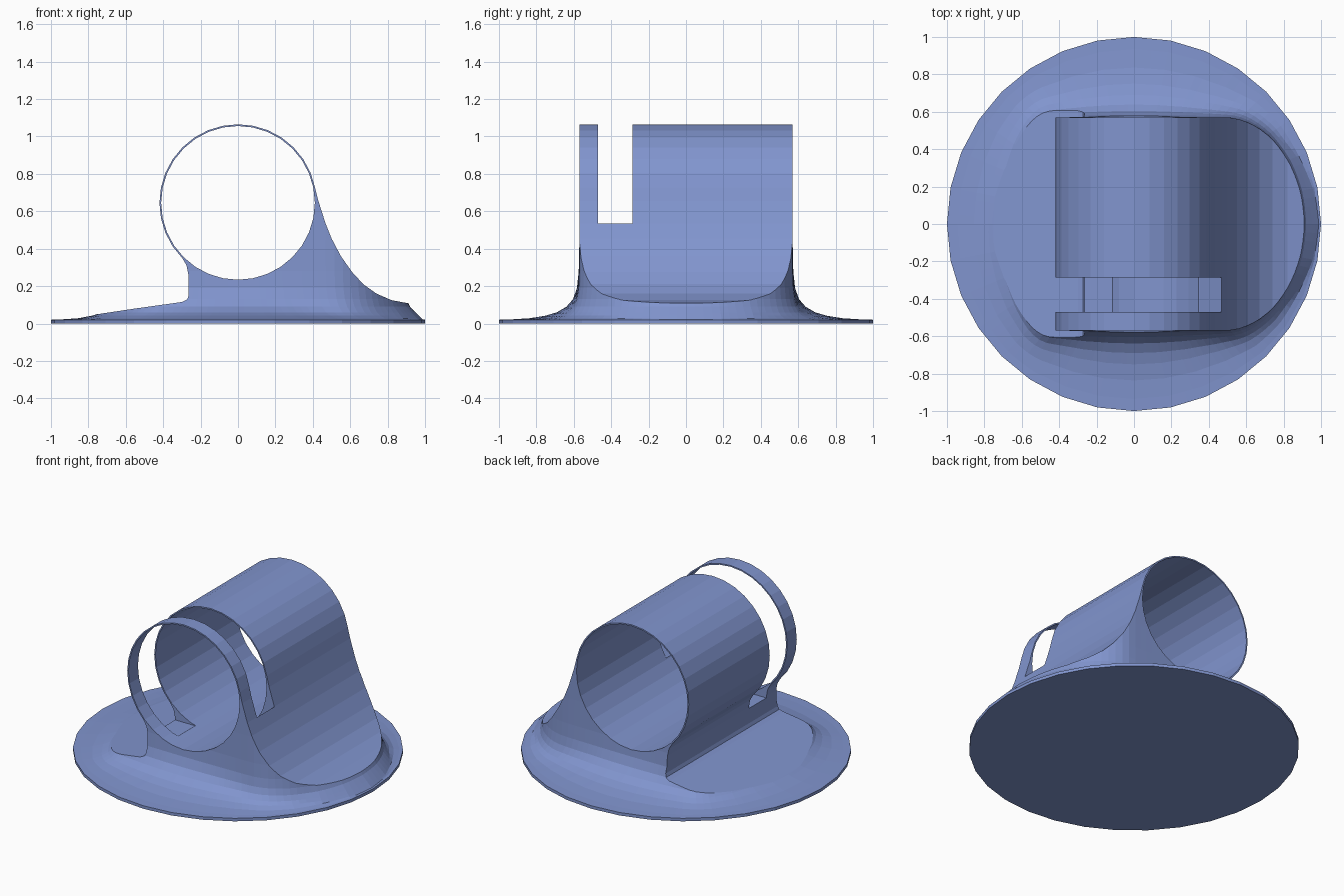
import bpy, bmesh
from math import sin, cos, pi, radians

if "Cube" in bpy.data.objects:
    bpy.data.objects.remove(bpy.data.objects["Cube"])

TUBE_Z, R_OUT, R_IN, HALF_Y = 0.645, 0.42, 0.411, 0.57


def make_object(name, bm):
    bmesh.ops.recalc_face_normals(bm, faces=bm.faces)
    mesh = bpy.data.meshes.new(name)
    bm.to_mesh(mesh)
    bm.free()
    ob = bpy.data.objects.new(name, mesh)
    bpy.context.collection.objects.link(ob)
    return ob


def loft(name, rings):
    bm = bmesh.new()
    loops = [[bm.verts.new(p) for p in ring] for ring in rings]
    n = len(loops[0])
    for a, b in zip(loops, loops[1:]):
        for i in range(n):
            j = (i + 1) % n
            bm.faces.new((a[i], a[j], b[j], b[i]))
    bm.faces.new(loops[0])
    bm.faces.new(loops[-1])
    return make_object(name, bm)


def extrude_y(name, pts, y0, y1):
    return loft(name, [[(x, y, z) for x, z in pts] for y in (y0, y1)])


def arc(r, first, last):
    return [(r * cos(radians(11.25 * k)), TUBE_Z + r * sin(radians(11.25 * k)))
            for k in range(first, last + 1)]


def inside(x, y):
    # plan outline of the saddle: straight sides with elliptical ends
    if x > 0.48:
        return ((x - 0.48) / 0.41) ** 2 + (y / HALF_Y) ** 2 < 1
    if x < -0.42:
        return ((x + 0.42) / 0.20) ** 2 + (y / HALF_Y) ** 2 < 1
    return abs(y) < HALF_Y


def outline_radius(t):
    lo, hi = 0.0, 1.0
    for _ in range(30):
        m = (lo + hi) / 2
        if inside(m * cos(t), m * sin(t)):
            lo = m
        else:
            hi = m
    return lo


# Flared body: saddle outline blending down into a 32-sided disc
COUNT, STEP = 128, 2 * pi / 32
angles = [2 * pi * i / COUNT for i in range(COUNT)]
flare = [(0, 1), (0.02, 1), (0.022, 0.85), (0.028, 0.62), (0.042, 0.42),
         (0.06, 0.28), (0.09, 0.16), (0.13, 0.08), (0.19, 0.03),
         (0.28, 0.01), (0.45, 0), (1.2, 0)]
rings = []
for z, f in flare:
    ring = []
    for i, t in enumerate(angles):
        disc = cos(STEP / 2) / cos((i % 4) * STEP / 4 - STEP / 2)
        # the right-hand end is a straight bevel rather than a curve
        g = max(f, max(0, cos(t)) ** 4 * (1 - (z - 0.01) / 0.11))
        g = min(g, 1)
        r = outline_radius(t) * (1 - g) + disc * g
        ring.append((r * cos(t), r * sin(t), z))
    rings.append(ring)
body = loft("tube_holder_on_base", rings)

# Side profile: tube top, undercut stem on the left, sweeping ramp on the right
profile = arc(R_OUT, 1, 20) + [
    (-0.275, 0.31), (-0.265, 0.26), (-0.264, 0.15), (-0.272, 0.128),
    (-0.30, 0.115), (-0.55, 0.08), (-0.75, 0.05), (-1.1, 0.025),
    (-1.1, -0.1), (1.1, -0.1), (1.1, 0.095), (0.9, 0.11), (0.82, 0.125),
    (0.74, 0.16), (0.67, 0.21), (0.61, 0.275), (0.55, 0.36), (0.5, 0.455),
    (0.468, 0.535), (0.43, 0.655)]
profile_cutter = extrude_y("profile_cutter", profile, -1.2, 1.2)

# Bore through the tube
bore_cutter = extrude_y("bore_cutter", arc(R_IN, 0, 31), -1.3, 1.3)

# Slot leaving a narrow ring at the front
slot = [(-0.8, 0.25), (-0.12, 0.25), (0.35, 0.426), (0.47, 0.535),
        (0.8, 0.535), (0.8, 1.3), (-0.8, 1.3)]
slot_cutter = extrude_y("slot_cutter", slot, -0.47, -0.285)

for cutter, op in ((profile_cutter, 'INTERSECT'), (bore_cutter, 'DIFFERENCE'),
                   (slot_cutter, 'DIFFERENCE')):
    cutter.hide_render = True
    mod = body.modifiers.new(cutter.name, 'BOOLEAN')
    mod.operation, mod.solver, mod.object = op, 'EXACT', cutter

# Bake the cuts and drop the cutters
bpy.context.view_layer.update()
graph = bpy.context.evaluated_depsgraph_get()
result = bpy.data.meshes.new_from_object(body.evaluated_get(graph))
body.modifiers.clear()
body.data = result
for cutter in (profile_cutter, bore_cutter, slot_cutter):
    bpy.data.objects.remove(cutter)

# Blue finish
blue = bpy.data.materials.new("blue")
blue.diffuse_color = (0.22, 0.30, 0.62, 1)
blue.use_nodes = True
blue.node_tree.nodes["Principled BSDF"].inputs["Base Color"].default_value = blue.diffuse_color
body.data.materials.clear()
body.data.materials.append(blue)
for poly in body.data.polygons:
    poly.material_index = 0
